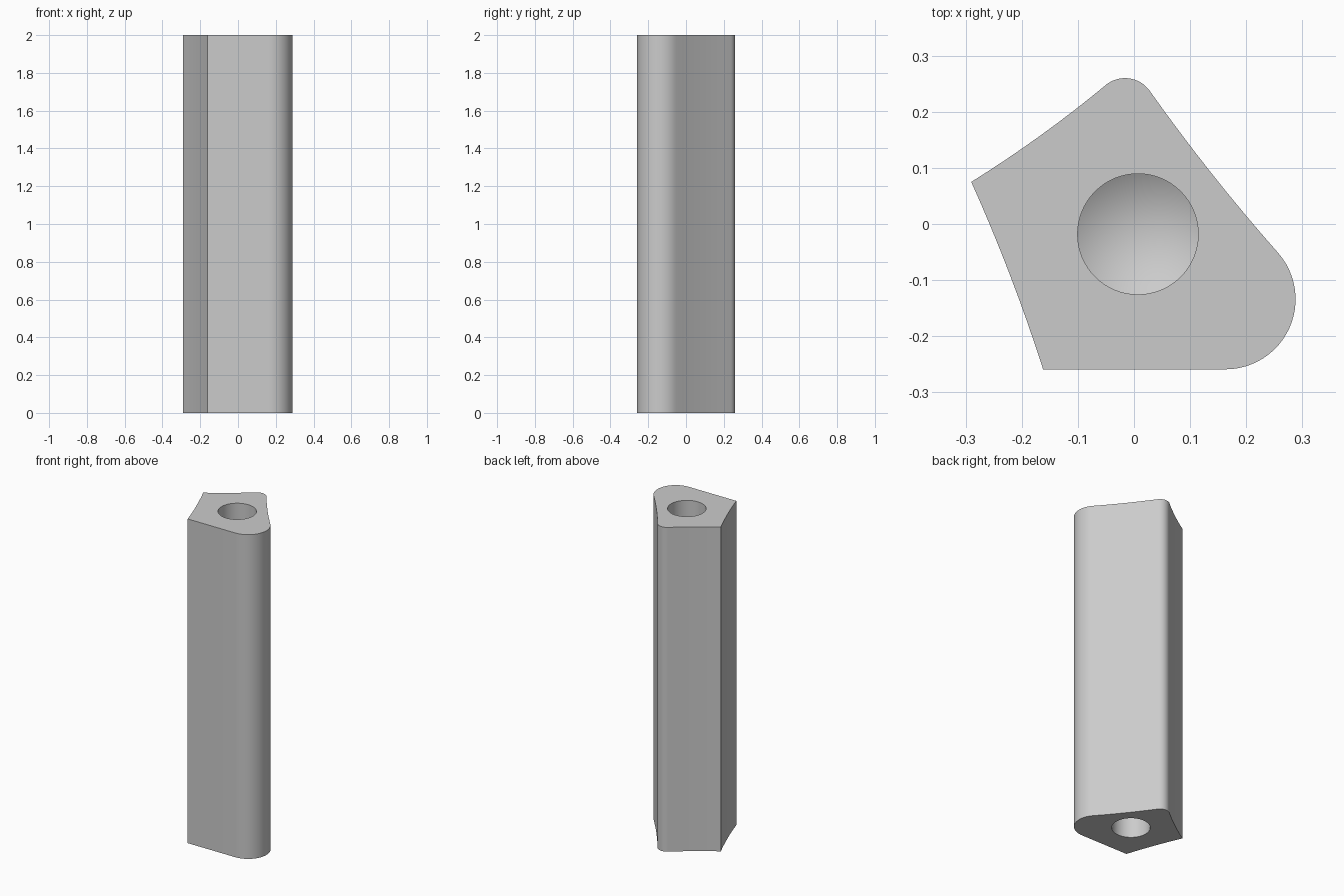
import bpy, bmesh, math
from mathutils import Vector, Matrix

cube = bpy.data.objects.get("Cube")
if cube:
    bpy.data.objects.remove(cube, do_unlink=True)

LENGTH = 2.0
BORE_CENTRE = (0.007, -0.018)
BORE_RADIUS = 0.1075
BORE_DEPTH = 0.6
TIP_DEPTH = 0.065

grey = bpy.data.materials.new("grey_metal")
grey.use_nodes = True
colour = (0.6, 0.6, 0.6, 1)
grey.diffuse_color = colour
grey.node_tree.nodes["Principled BSDF"].inputs["Base Color"].default_value = colour


def arc(cx, cy, r, start, end, steps):
    """Rounded corner, angles in degrees."""
    angles = [math.radians(start + (end - start) * i / steps) for i in range(steps + 1)]
    return [Vector((cx + r * math.cos(a), cy + r * math.sin(a))) for a in angles]


def hollow(a, b, sag=0.005, steps=8):
    """Inner points of a slightly hollow side running anticlockwise from a to b."""
    d = (b - a).normalized()
    inward = Vector((-d.y, d.x))
    return [a.lerp(b, t) + inward * sag * 4 * t * (1 - t)
            for t in (i / steps for i in range(1, steps))]


def make_object(name, bm):
    bmesh.ops.recalc_face_normals(bm, faces=bm.faces)
    mesh = bpy.data.meshes.new(name)
    bm.to_mesh(mesh)
    bm.free()
    mesh.materials.append(grey)
    obj = bpy.data.objects.new(name, mesh)
    bpy.context.collection.objects.link(obj)
    return obj


# Outline of the bar, anticlockwise from the sharp front corner
front_corner = Vector((-0.162, -0.259))
side_corner = Vector((-0.29, 0.075))
large_round = arc(0.163, -0.134, 0.125, -90, 41, 24)
small_round = arc(-0.016, 0.206, 0.054, 37, 127, 16)
outline = ([front_corner] + large_round
           + hollow(large_round[-1], small_round[0]) + small_round
           + hollow(small_round[-1], side_corner) + [side_corner]
           + hollow(side_corner, front_corner))

# Bar body
bm = bmesh.new()
base = bm.faces.new([bm.verts.new((p.x, p.y, 0)) for p in outline])
top = bmesh.ops.extrude_face_region(bm, geom=[base], use_keep_orig=True)["geom"]
bmesh.ops.translate(bm, vec=(0, 0, LENGTH),
                    verts=[v for v in top if isinstance(v, bmesh.types.BMVert)])
bar = make_object("bar", bm)


# Blind drilled bore with a conical end, cut into each end of the bar
def bore_cutter(name, mouth, inward):
    bm = bmesh.new()
    rings = []
    for z in (-0.1, BORE_DEPTH):
        ring = bmesh.ops.create_circle(
            bm, segments=64, radius=BORE_RADIUS, cap_ends=(z < 0),
            matrix=Matrix.Translation((0, 0, z)))["verts"]
        rings.append(ring)
    tip = bm.verts.new((0, 0, BORE_DEPTH + TIP_DEPTH))
    low, high = rings
    for i in range(len(low)):
        a, b = low[i - 1], low[i]
        c, d = high[i], high[i - 1]
        bm.faces.new((a, b, c, d))
        bm.faces.new((d, c, tip))
    for v in bm.verts:
        v.co = (v.co.x + BORE_CENTRE[0], v.co.y + BORE_CENTRE[1], mouth + inward * v.co.z)
    cutter = make_object(name, bm)
    cutter.hide_render = True
    return cutter


bpy.context.view_layer.objects.active = bar
for name, mouth, inward in (("bottom_bore", 0, 1), ("top_bore", LENGTH, -1)):
    cutter = bore_cutter(name, mouth, inward)
    mod = bar.modifiers.new(name, "BOOLEAN")
    mod.operation = "DIFFERENCE"
    mod.solver = "EXACT"
    mod.object = cutter
    bpy.ops.object.modifier_apply(modifier=mod.name)
    bpy.data.objects.remove(cutter, do_unlink=True)

# Smooth rounds and bores, crisp corners and rims
bpy.ops.object.select_all(action="DESELECT")
bar.select_set(True)
bpy.ops.object.shade_smooth_by_angle(angle=math.radians(20))
